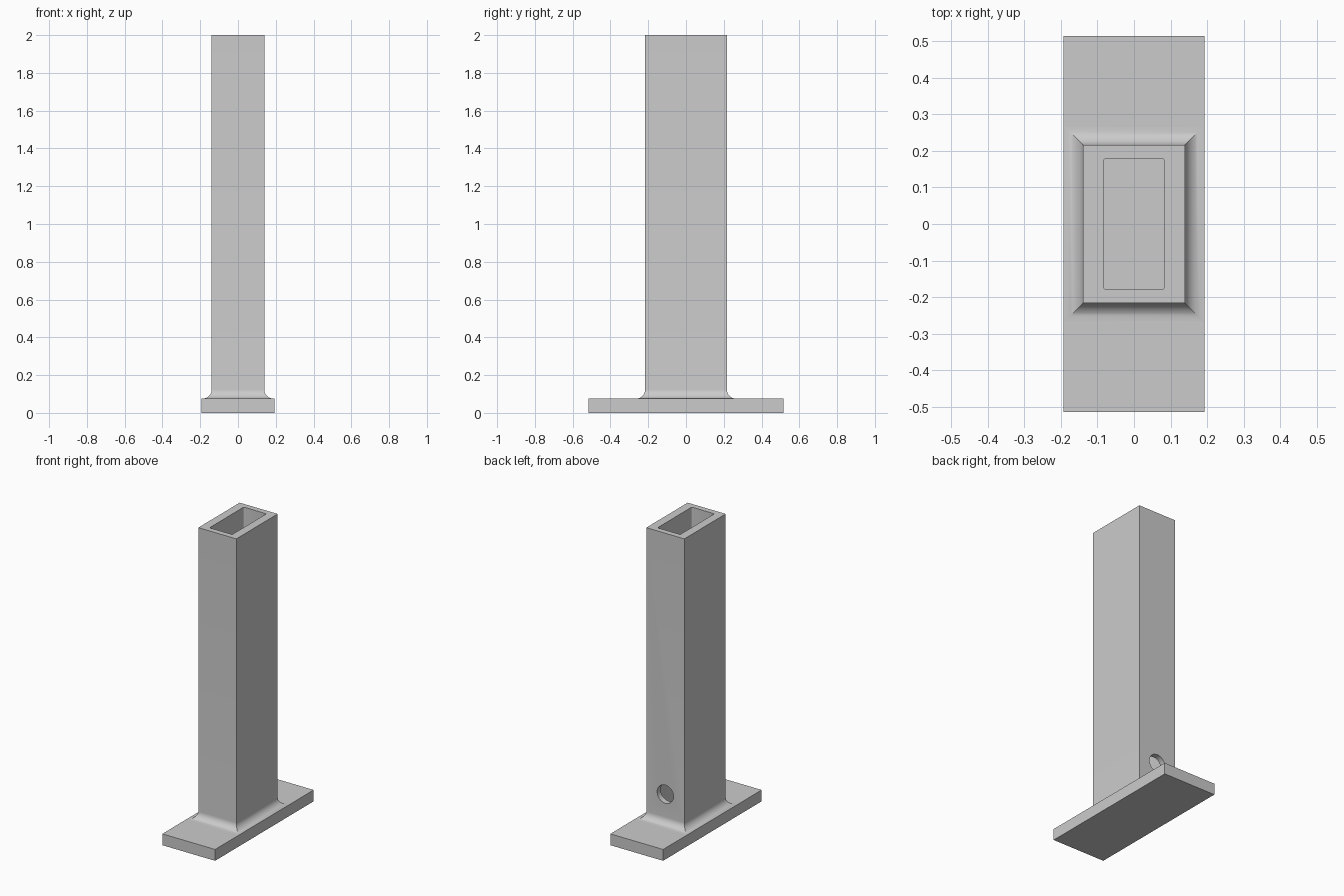
import bpy
import bmesh
import math

if "Cube" in bpy.data.objects:
    bpy.data.objects.remove(bpy.data.objects["Cube"], do_unlink=True)

# Main dimensions
PLATE = (0.193, 0.515, 0.075)   # half width, half depth, thickness
TUBE = (0.139, 0.216)           # outer half sizes
BORE = (0.083, 0.179)           # inner half sizes
HEIGHT = 2.0
FILLET = 0.05
HOLE_Z, HOLE_R = 0.275, 0.06

grey = bpy.data.materials.new("plain_grey")
grey.use_nodes = True
grey.diffuse_color = (0.6, 0.6, 0.6, 1)
grey.node_tree.nodes["Principled BSDF"].inputs["Base Color"].default_value = (0.6, 0.6, 0.6, 1)


def add_object(name, bm):
    bmesh.ops.recalc_face_normals(bm, faces=bm.faces)
    mesh = bpy.data.meshes.new(name)
    bm.to_mesh(mesh)
    bm.free()
    mesh.materials.append(grey)
    obj = bpy.data.objects.new(name, mesh)
    bpy.context.collection.objects.link(obj)
    return obj


def rectangle(bm, hx, hy, z):
    corners = ((-1, -1), (1, -1), (1, 1), (-1, 1))
    return [bm.verts.new((sx * hx, sy * hy, z)) for sx, sy in corners]


def bridge(bm, a, b):
    for i in range(4):
        j = (i + 1) % 4
        bm.faces.new((a[i], a[j], b[j], b[i]))


# Base plate
bm = bmesh.new()
low, high = rectangle(bm, PLATE[0], PLATE[1], 0), rectangle(bm, *PLATE)
bridge(bm, low, high)
bm.faces.new(low)
bm.faces.new(high)
add_object("base_plate", bm)

# Hollow post with a mitred concave fillet at its foot
bm = bmesh.new()
rings = []
STEPS = 10
for i in range(STEPS + 1):
    angle = math.radians(90) * i / STEPS
    out = FILLET * (1 - math.sin(angle))
    z = PLATE[2] + FILLET * (1 - math.cos(angle))
    rings.append(rectangle(bm, TUBE[0] + out, TUBE[1] + out, z))
rings.append(rectangle(bm, *TUBE, HEIGHT))
rings.append(rectangle(bm, *BORE, HEIGHT))
rings.append(rectangle(bm, *BORE, PLATE[2]))
for a, b in zip(rings, rings[1:] + rings[:1]):
    bridge(bm, a, b)

# Slightly rounded corners inside the bore
bore_edges = [bm.edges.get((a, b)) for a, b in zip(rings[-2], rings[-1])]
bmesh.ops.bevel(bm, geom=bore_edges, offset=0.006, segments=3, profile=0.5, affect="EDGES")
post = add_object("hollow_post", bm)

# Round hole through the back wall only
bpy.ops.mesh.primitive_cylinder_add(vertices=48, radius=HOLE_R, depth=0.2,
                                    location=(0, TUBE[1], HOLE_Z),
                                    rotation=(math.radians(90), 0, 0))
cutter = bpy.context.object
cutter.name = "hole_cutter"
cutter.hide_render = True
cutter.data.materials.append(grey)
cut = post.modifiers.new("back_hole", "BOOLEAN")
cut.operation = "DIFFERENCE"
cut.solver = "EXACT"
cut.object = cutter

bpy.ops.object.select_all(action="DESELECT")
post.select_set(True)
bpy.context.view_layer.objects.active = post
bpy.ops.object.modifier_apply(modifier=cut.name)
bpy.data.objects.remove(cutter, do_unlink=True)

# Smooth the fillet and hole, keeping the corners crisp
bpy.ops.object.shade_smooth_by_angle(angle=math.radians(31))
